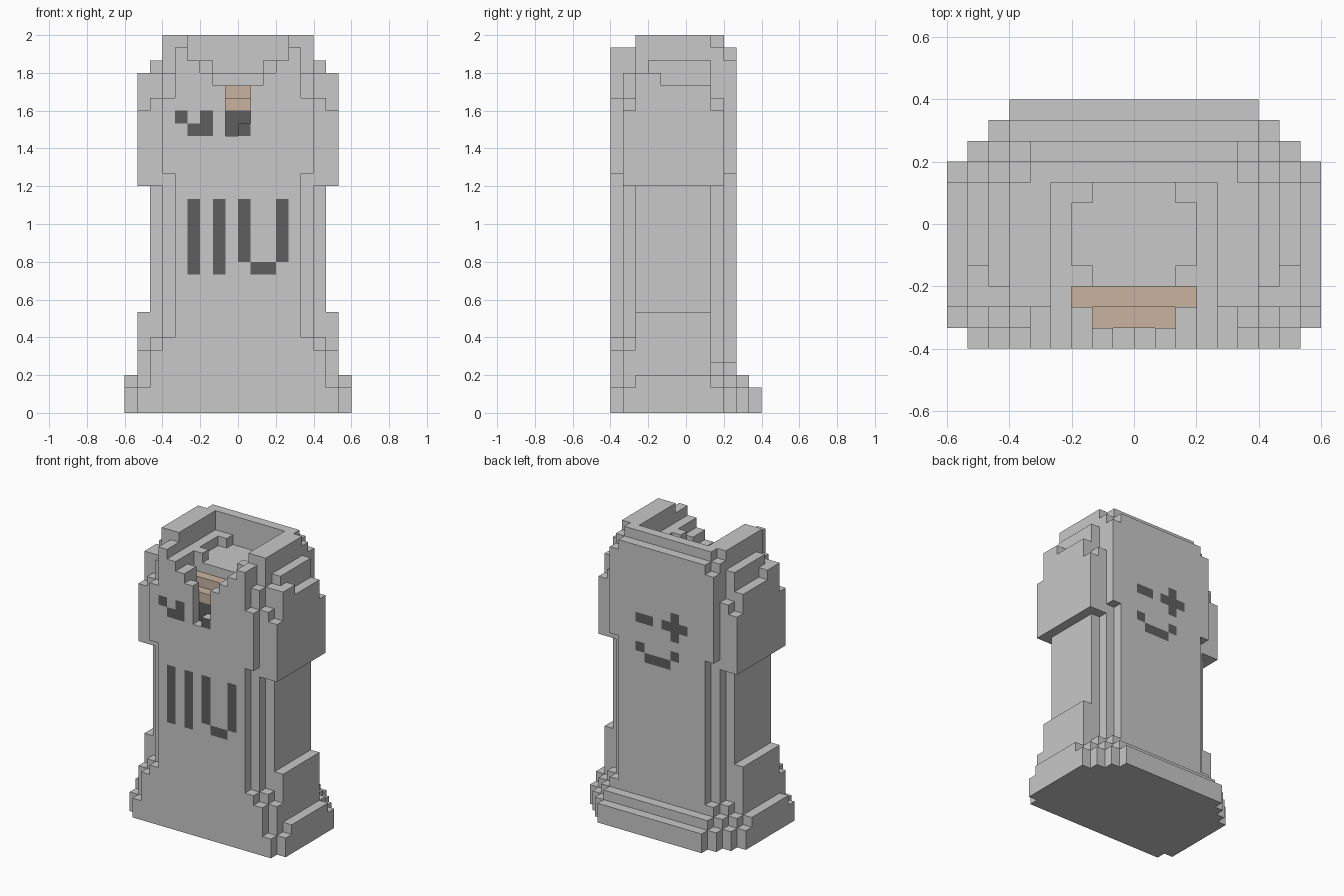
import bpy, bmesh, math

if "Cube" in bpy.data.objects:
    bpy.data.objects.remove(bpy.data.objects["Cube"])

V = 2 / 30  # size of one block cell


def material(name, rgb):
    m = bpy.data.materials.new(name)
    m.diffuse_color = (*rgb, 1)
    m.use_nodes = True
    m.node_tree.nodes["Principled BSDF"].inputs["Base Color"].default_value = m.diffuse_color
    return m


MATS = [material("stone_grey", (0.578, 0.578, 0.578)),
        material("dark_grey", (0.114, 0.114, 0.114)),
        material("peach", (0.578, 0.456, 0.352))]


def box(x0, x1, y0, y1, z0, z1):
    return {(x, y, z) for x in range(x0, x1) for y in range(y0, y1) for z in range(z0, z1)}


def slabs(rows):
    # symmetric slabs: half width, y range, z range
    cells = set()
    for hw, y0, y1, z0, z1 in rows:
        cells |= box(-hw, hw, y0, y1, z0, z1)
    return cells


# stepped plinth
base = slabs([(9, -5, 3, 0, 2), (8, -6, 4, 0, 2), (7, -6, 5, 0, 2), (6, -6, 6, 0, 2),
              (9, -4, 2, 2, 3), (8, -5, 3, 2, 3), (7, -6, 4, 2, 3), (6, -6, 5, 2, 3),
              (8, -5, -4, 3, 5), (7, -6, -5, 3, 5), (7, -5, -4, 5, 6), (6, -6, -4, 5, 6),
              (8, -4, 2, 3, 8), (7, 2, 3, 3, 4), (6, 3, 4, 3, 4)])
# plain shaft with stepped corners
shaft = slabs([(7, -4, 2, 3, 18), (6, -5, 3, 3, 18), (5, -6, 4, 3, 18)]) - base
# wider head with stepped top
head = slabs([(5, -6, 4, 18, 29), (8, -5, 3, 18, 24), (8, -4, -2, 24, 27), (8, -2, 2, 24, 26),
              (7, -5, 3, 24, 25), (7, -4, 2, 25, 27), (7, -3, 2, 27, 28),
              (6, -6, -5, 19, 25), (6, 3, 4, 19, 28), (6, -5, 3, 25, 27), (6, -4, 3, 27, 29),
              (6, -4, 2, 29, 30), (5, -4, 3, 29, 30)])
# broken front notch and hollow top
head -= slabs([(4, -6, 2, 28, 30), (3, -6, -4, 27, 30), (2, -6, -5, 26, 30), (1, -6, -5, 23, 30),
               (2, -5, -4, 25, 30), (3, -4, -3, 26, 30), (2, -3, 2, 27, 30), (3, -2, 1, 27, 30)])
head -= box(-1, 0, -6, -5, 22, 23)
# peach ledges inside the hollow
ledge = slabs([(2, -5, -4, 24, 25), (3, -4, -3, 25, 26)])
head -= ledge
solid = base | shaft | head | ledge

# painted marks: x range, z range
front_marks = [(-4, -3, 11, 17), (-2, -1, 11, 17), (0, 1, 12, 17), (1, 3, 11, 12), (3, 4, 12, 17),
               (-5, -4, 23, 24), (-3, -2, 23, 24), (-4, -2, 22, 23), (-1, 1, 22, 24)]
back_marks = [(1, 3, 21, 22), (-3, 0, 21, 22), (-2, -1, 20, 23),
              (2, 3, 18, 19), (-1, 2, 17, 18), (-2, -1, 18, 19)]


def marked(cell, axis, d):
    if axis != 1:
        return False
    marks = front_marks if d < 0 else back_marks
    if d > 0 and cell[1] != 3:
        return False
    return any(a <= cell[0] < b and c <= cell[2] < e for a, b, c, e in marks)


def build(name, cells, mat=0):
    bm = bmesh.new()
    verts = {}

    def vert(p):
        if p not in verts:
            verts[p] = bm.verts.new([c * V for c in p])
        return verts[p]

    for cell in sorted(cells):
        for axis in range(3):
            for d in (-1, 1):
                n = list(cell)
                n[axis] += d
                if tuple(n) in solid:
                    continue
                loop = []
                for u, v in ((0, 0), (1, 0), (1, 1), (0, 1))[::d]:
                    p = list(cell)
                    p[axis] += (d + 1) // 2
                    p[(axis + 1) % 3] += u
                    p[(axis + 2) % 3] += v
                    loop.append(vert(tuple(p)))
                f = bm.faces.new(loop)
                f.material_index = 1 if mat == 0 and marked(cell, axis, d) else mat
    bmesh.ops.dissolve_limit(bm, angle_limit=math.radians(1), verts=bm.verts[:],
                             edges=bm.edges[:], delimit={'MATERIAL'})
    me = bpy.data.meshes.new(name)
    bm.to_mesh(me)
    bm.free()
    for m in MATS:
        me.materials.append(m)
    bpy.context.collection.objects.link(bpy.data.objects.new(name, me))


build("plinth", base)
build("shaft", shaft)
build("head", head)
build("inner_ledge", ledge, 2)
